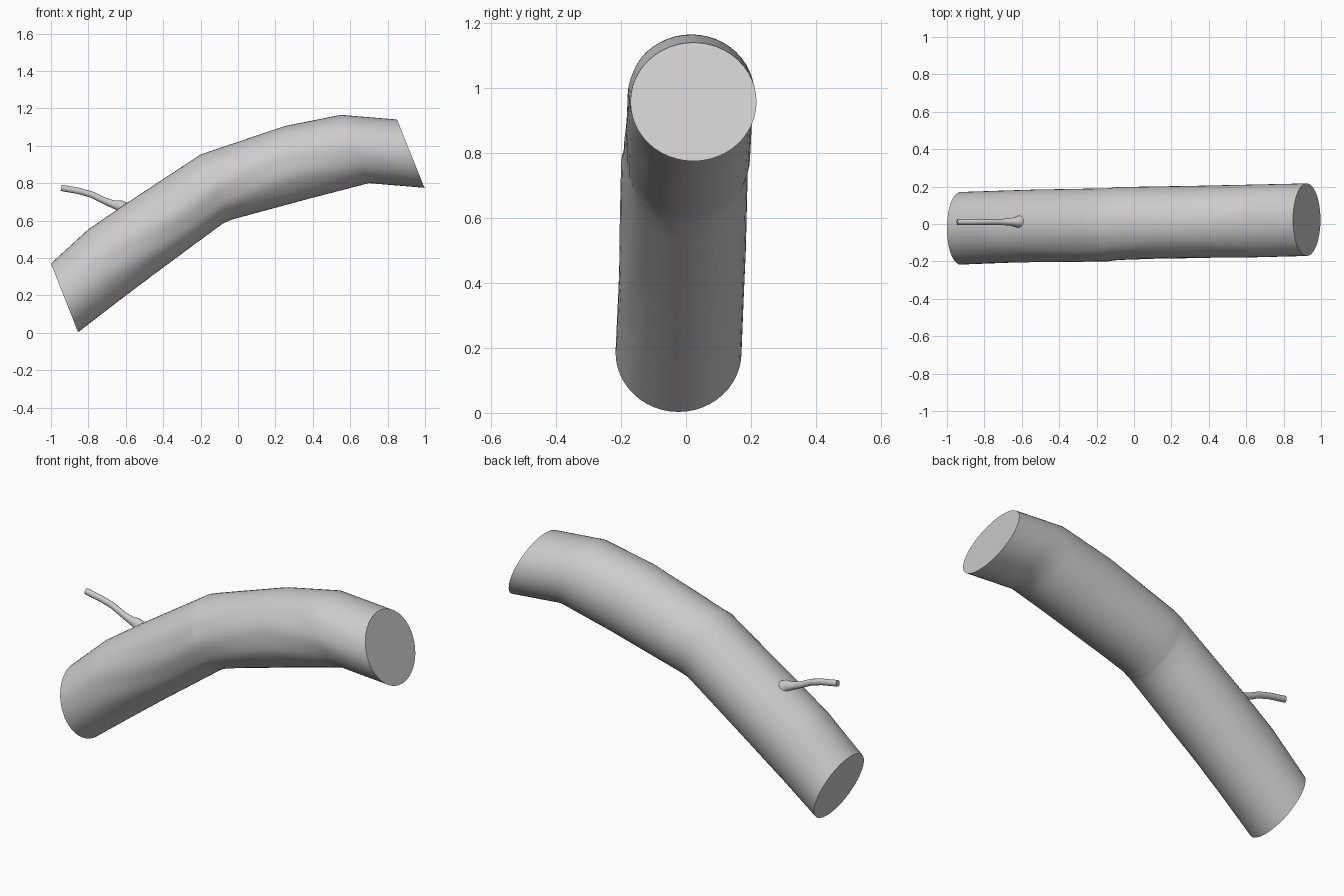
import bpy, bmesh, math
from mathutils import Vector

if "Cube" in bpy.data.objects:
    bpy.data.objects.remove(bpy.data.objects["Cube"])

SIDES = 48


def skin(name, rings, angle):
    """Join closed rings of points into a capped, smooth-shaded tube."""
    bm = bmesh.new()
    loops = [[bm.verts.new(p) for p in ring] for ring in rings]
    n = len(loops[0])
    for a, b in zip(loops, loops[1:]):
        for i in range(n):
            j = (i + 1) % n
            bm.faces.new((a[i], a[j], b[j], b[i]))
    bm.faces.new(loops[0])
    bm.faces.new(loops[-1])
    bmesh.ops.recalc_face_normals(bm, faces=bm.faces[:])
    mesh = bpy.data.meshes.new(name)
    bm.to_mesh(mesh)
    bm.free()
    obj = bpy.data.objects.new(name, mesh)
    bpy.context.collection.objects.link(obj)
    bpy.ops.object.select_all(action='DESELECT')
    bpy.context.view_layer.objects.active = obj
    obj.select_set(True)
    bpy.ops.object.shade_smooth_by_angle(angle=math.radians(angle))
    return obj


# Trunk: slanted cross-sections as top x, top z, bottom x, bottom z
sections = [(-1.0, .37, -.855, .003), (-.80, .553, -.66, .153),
            (-.60, .69, -.45, .312), (-.20, .953, -.08, .585),
            (-.15, .97, -.03, .606), (.25, 1.105, .38, .717),
            (.55, 1.165, .70, .80), (.85, 1.14, .997, .775)]
STEPS = 5
rings = []
total = (len(sections) - 1) * STEPS
for k in range(total + 1):
    s = min(k // STEPS, len(sections) - 2)
    f = k / STEPS - s
    tx, tz, bx, bz = [a + (b - a) * f for a, b in zip(sections[s], sections[s + 1])]
    top, bottom = Vector((tx, 0, tz)), Vector((bx, 0, bz))
    centre, up = (top + bottom) / 2, (top - bottom) / 2
    centre.y = -.023 + .046 * k / total
    fade = math.sin(math.pi * k / total)
    ring = []
    for i in range(SIDES):
        a = 2 * math.pi * i / SIDES
        # shallow bark ridges on the front flank
        front = max(0, -math.cos(a)) ** 2
        r = 1 + .014 * fade * front * math.sin(9 * a + 2 * math.sin(centre.x * 6))
        ring.append(centre + up * math.sin(a) * r + Vector((0, .194 * math.cos(a) * r, 0)))
    rings.append(ring)
skin("trunk", rings, 40)

# Twig: x, z, radius along its path, flaring into the trunk
path = [(-.585, .62, .065), (-.607, .66, .042), (-.632, .681, .029),
        (-.67, .688, .021), (-.72, .708, .0175), (-.78, .738, .017),
        (-.85, .758, .017), (-.945, .775, .017)]
rings = []
for i, (x, z, r) in enumerate(path):
    p, q = path[max(i - 1, 0)], path[min(i + 1, len(path) - 1)]
    d = Vector((q[0] - p[0], 0, q[1] - p[1])).normalized()
    side = Vector((-d.z, 0, d.x))
    c = Vector((x, .011, z))
    rings.append([c + side * r * math.cos(t * math.pi / 8)
                  + Vector((0, r * .9 * math.sin(t * math.pi / 8), 0)) for t in range(16)])
skin("twig", rings, 50)
